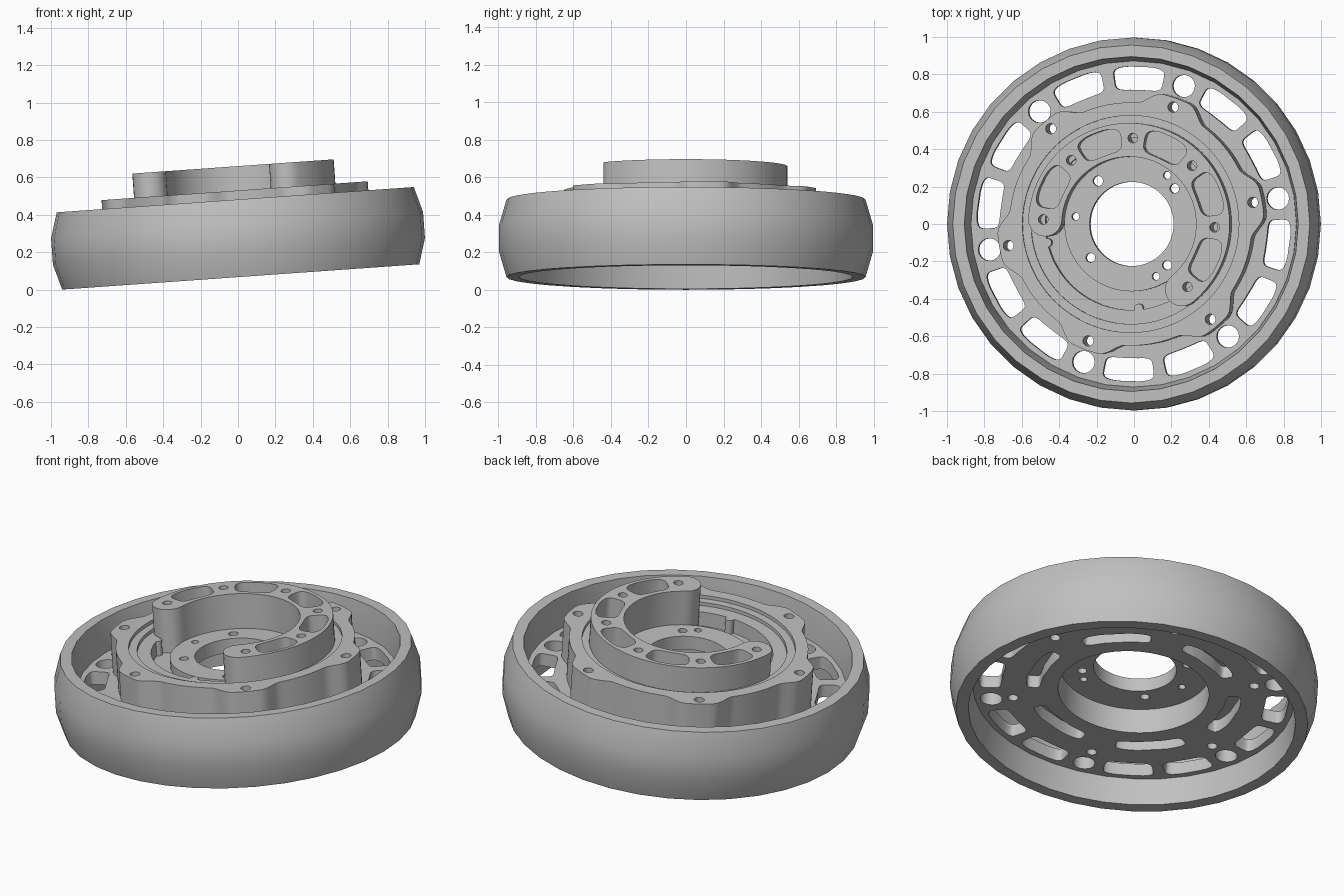
import bpy, bmesh
from math import sin, cos, radians, pi, copysign
from mathutils import Matrix

cube = bpy.data.objects.get("Cube")
if cube:
    bpy.data.objects.remove(cube)

metal = bpy.data.materials.new("light_grey_metal")
metal.use_nodes = True
metal.diffuse_color = (0.53, 0.53, 0.53, 1)
metal.node_tree.nodes["Principled BSDF"].inputs["Base Color"].default_value = (0.53, 0.53, 0.53, 1)

# The whole wheel leans a little about the y axis
TILT = Matrix.Translation((0, 0, 0.274)) @ Matrix.Rotation(radians(-4.05), 4, 'Y')


def polar(r, a):
    return (r * cos(radians(a)), r * sin(radians(a)))


def circle(r, at=(0, 0), n=72):
    return [(at[0] + r * cos(2 * pi * i / n), at[1] + r * sin(2 * pi * i / n)) for i in range(n)]


def bolt(r, ring, angle):
    return circle(r, polar(ring, angle), 16)


def slot(r, a, half_width, half_angle, power=0.4, n=36):
    """Rounded slot that follows the wheel's circumference."""
    pts = []
    for i in range(n):
        c, s = cos(2 * pi * (i + 0.5) / n), sin(2 * pi * (i + 0.5) / n)
        u = copysign(abs(c) ** power, c)
        v = copysign(abs(s) ** power, s)
        pts.append(polar(r + v * half_width, a + u * half_angle))
    return pts


def finish(ob):
    ob.data.materials.clear()
    ob.data.materials.append(metal)
    ob.matrix_world = TILT
    bpy.ops.object.select_all(action='DESELECT')
    ob.select_set(True)
    bpy.context.view_layer.objects.active = ob
    bpy.ops.object.shade_smooth_by_angle(angle=radians(30))


def plate(name, z0, z1, outlines):
    """Extrude an outline (first) with holes (the rest) between two heights."""
    cu = bpy.data.curves.new(name, 'CURVE')
    cu.dimensions = '2D'
    cu.fill_mode = 'BOTH'
    cu.extrude = (z1 - z0) / 2
    for pts in outlines:
        sp = cu.splines.new('POLY')
        sp.points.add(len(pts) - 1)
        for p, (x, y) in zip(sp.points, pts):
            p.co = (x, y, 0, 1)
        sp.use_cyclic_u = True
    ob = bpy.data.objects.new(name, cu)
    bpy.context.collection.objects.link(ob)
    bpy.ops.object.select_all(action='DESELECT')
    ob.select_set(True)
    bpy.context.view_layer.objects.active = ob
    bpy.ops.object.convert(target='MESH')
    ob = bpy.context.view_layer.objects.active
    bm = bmesh.new()
    bm.from_mesh(ob.data)
    bmesh.ops.remove_doubles(bm, verts=bm.verts, dist=0.0002)
    bmesh.ops.recalc_face_normals(bm, faces=bm.faces)
    bmesh.ops.translate(bm, verts=bm.verts, vec=(0, 0, (z0 + z1) / 2))
    bm.to_mesh(ob.data)
    bm.free()
    finish(ob)


def lathe(name, profile, steps):
    bm = bmesh.new()
    vs = [bm.verts.new((r, 0, z)) for r, z in profile]
    es = [bm.edges.new((vs[i], vs[(i + 1) % len(vs)])) for i in range(len(vs))]
    bmesh.ops.spin(bm, geom=vs + es, cent=(0, 0, 0), axis=(0, 0, 1),
                   angle=2 * pi, steps=steps, use_merge=True)
    bmesh.ops.remove_doubles(bm, verts=bm.verts, dist=0.0002)
    bmesh.ops.recalc_face_normals(bm, faces=bm.faces)
    me = bpy.data.meshes.new(name)
    bm.to_mesh(me)
    bm.free()
    ob = bpy.data.objects.new(name, me)
    bpy.context.collection.objects.link(ob)
    finish(ob)


# Crowned outer rim, slightly thicker where it meets the web
WEB_LOW, WEB_TOP = -0.05, 0.025
lathe("outer_rim", [(0.895, 0.207), (0.957, 0.207), (0.997, 0.07), (0.997, -0.07),
                    (0.957, -0.207), (0.89, -0.207), (0.875, WEB_LOW), (0.872, WEB_TOP)], 36)

# Six-fold bolt pattern
sixths = [10 + 60 * k for k in range(6)]
bolts = [bolt(0.028, 0.665, a) for a in sixths]

# Slotted web disc, with shallow pockets on its underside
web = [circle(0.88), circle(0.41)] + bolts
for a in sixths:
    web.append(bolt(0.06, 0.785, a))
    web += [slot(0.78, a + off, 0.062, 9.7) for off in (18, 42)]
    web.append(slot(0.545, a + 30, 0.042, 20))
plate("web_disc", WEB_LOW, WEB_TOP, web)


# Flange ring with a lobe around each bolt
def flange_radius(a):
    d = abs((a - 10 + 30) % 60 - 30)
    t = min(1, max(0, (17 - d) / 11))
    return 0.65 + 0.065 * t * t * (3 - 2 * t)


lobed = [polar(flange_radius(a), a) for a in range(0, 360, 2)]
plate("flange_ring", WEB_TOP, 0.255, [lobed, circle(0.58)] + bolts)
plate("middle_shelf", WEB_TOP, 0.235, [circle(0.58), circle(0.535)])
plate("inner_shelf", WEB_TOP, 0.215, [circle(0.535), circle(0.46)])
plate("recess_wall", WEB_TOP, 0.10, [circle(0.46), circle(0.41)])

# Hub floor with centre bore and small holes, and a lower channel around it
floor_holes = [circle(r, (x, y), 16) for x, y, r in
               [(-0.18, 0.23, 0.027), (0.19, 0.26, 0.02), (0.23, 0.19, 0.025), (-0.30, 0.04, 0.02),
                (-0.22, -0.18, 0.025), (0.19, -0.22, 0.025), (0.13, -0.28, 0.02)]]
plate("hub_floor", 0.10, 0.18, [circle(0.36), circle(0.225)] + floor_holes)
plate("channel_floor", 0.10, 0.13, [circle(0.46), circle(0.36)])

# Raised crescent with rounded horns, screw holes and pockets
START, END, MID, HALF = -51, 177, 0.45, 0.09
crescent = [polar(MID + HALF, a) for a in range(START, END + 1, 3)]
for centre, turn, side in ((END, END, 1), (START, START + 180, -1)):
    cx, cy = polar(MID, centre)
    for k in range(1, 12):
        dx, dy = polar(HALF, turn + 15 * k)
        crescent.append((cx + dx, cy + dy))
    if side == 1:
        crescent += [polar(MID - HALF, a) for a in range(END, START - 1, -3)]
FIRST = -47
step = (END - FIRST) / 5
screws = [bolt(0.026, 0.46, FIRST + step * k) for k in range(6)]
pockets = [slot(MID + 0.003, FIRST + step * (k + 0.5), 0.066, 14.5, 0.55) for k in range(5)]
plate("crescent_foot", 0.13, 0.23, [crescent] + screws)
plate("raised_crescent", 0.23, 0.385, [crescent] + screws + pockets)

# Two small locating pins in the open part of the hub
for name, at in (("left_pin", (0.04, -0.45)), ("right_pin", (-0.45, -0.1))):
    plate(name, 0.13, 0.215, [circle(0.024, at, 16)])
